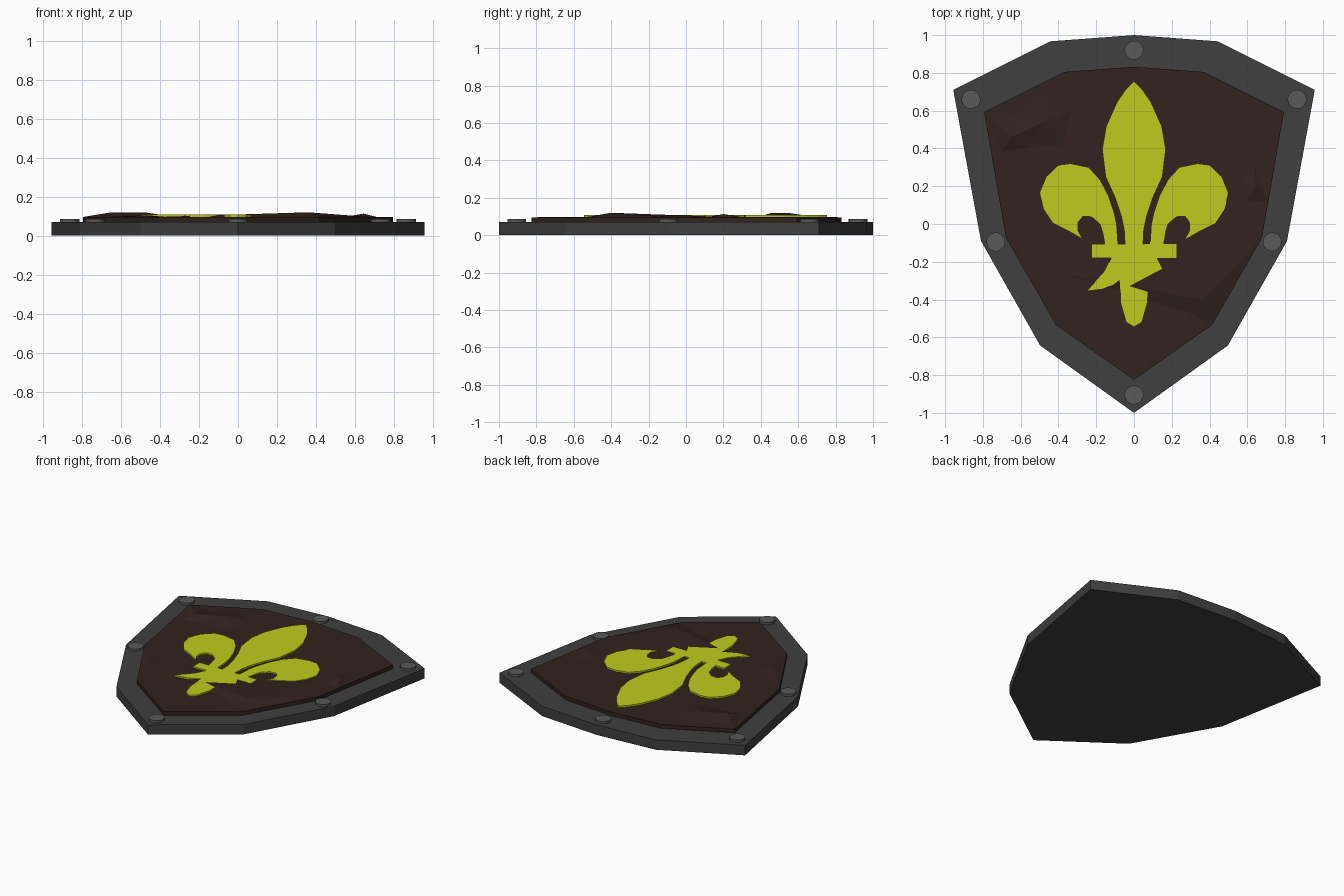
import bpy, bmesh, math
from mathutils import Vector
from mathutils.geometry import delaunay_2d_cdt

if "Cube" in bpy.data.objects:
    bpy.data.objects.remove(bpy.data.objects["Cube"])


def material(name, rgb):
    m = bpy.data.materials.new(name)
    m.diffuse_color = (*rgb, 1)
    m.use_nodes = True
    m.node_tree.nodes["Principled BSDF"].inputs["Base Color"].default_value = m.diffuse_color
    return m


IRON = material("dark_iron", (0.05, 0.05, 0.05))
STUD = material("stud_iron", (0.1, 0.1, 0.1))
WOOD = material("dark_wood", (0.032, 0.016, 0.013))
LIME = material("lime_paint", (0.52, 0.6, 0.012))


def mirrored(half):
    """Close a right-hand half outline, listed top to bottom, across x = 0."""
    return half + [(-x, y) for x, y in reversed(half) if x > 0]


def finish(name, bm, mat):
    bmesh.ops.recalc_face_normals(bm, faces=bm.faces)
    me = bpy.data.meshes.new(name)
    bm.to_mesh(me)
    bm.free()
    me.materials.append(mat)
    ob = bpy.data.objects.new(name, me)
    bpy.context.collection.objects.link(ob)
    return ob


def slab(name, outline, z0, z1, mat):
    bm = bmesh.new()
    face = bm.faces.new([bm.verts.new((x, y, z0)) for x, y in outline])
    top = bmesh.ops.extrude_face_region(bm, geom=[face], use_keep_orig=True)["geom"]
    verts = [v for v in top if isinstance(v, bmesh.types.BMVert)]
    bmesh.ops.translate(bm, verts=verts, vec=(0, 0, z1 - z0))
    return finish(name, bm, mat)


# Iron backing plate whose edge forms the rim
slab("rim_plate", mirrored([(0, 1), (0.443, 0.967), (0.957, 0.71), (0.81, -0.09),
                            (0.497, -0.643), (0, -1)]), 0, 0.07, IRON)

# Raised wooden panel, with a few low faceted bumps in the surface
edge = mirrored([(0, 0.832), (0.37, 0.805), (0.794, 0.593), (0.677, -0.074),
                 (0.413, -0.535), (0, -0.825)])
height = {p: 0.096 for p in edge}
bumps = [(-0.65, 0.46, 0.12, 0.09), (-0.48, 0.54, 0.12, 0.16), (0.36, -0.4, 0.12, 0.09),
         (0.645, 0.2, 0.113, 0.1), (-0.47, -0.3, 0.105, 0.1)]
for bx, by, bz, r in bumps:
    height[(bx, by)] = bz
    for k in range(5):
        a = math.tau * (k + 0.3) / 5
        p = (bx + r * math.cos(a), by + r * math.sin(a))
        if all(math.dist(p, b[:2]) > 0.09 for b in bumps):
            height[p] = 0.097
pts = list(height)
n = len(edge)
co, _, faces, *_ = delaunay_2d_cdt([Vector(p) for p in pts],
                                   [(i, (i + 1) % n) for i in range(n)], [], 1, 1e-5)
bm = bmesh.new()
vs = [bm.verts.new((c.x, c.y, height[min(pts, key=lambda p: math.dist(p, c))])) for c in co]
for f in faces:
    bm.faces.new([vs[i] for i in f])
bmesh.ops.recalc_face_normals(bm, faces=bm.faces)
skirt = bmesh.ops.extrude_edge_only(bm, edges=[e for e in bm.edges if e.is_boundary])["geom"]
for v in skirt:
    if isinstance(v, bmesh.types.BMVert):
        v.co.z = 0.068
finish("wood_panel", bm, WOOD)

# Fleur-de-lis emblem: centre petal, side petal, crossbar, flare, tail
slab("emblem", mirrored([
    (0, 0.755), (0.045, 0.71), (0.09, 0.645), (0.148, 0.515), (0.168, 0.395), (0.15, 0.25),
    (0.1, 0.14), (0.067, 0.04), (0.052, -0.03), (0.048, -0.105),
    (0.085, -0.105), (0.092, 0), (0.105, 0.06), (0.135, 0.15), (0.18, 0.235), (0.24, 0.3),
    (0.335, 0.32), (0.4, 0.312), (0.465, 0.25), (0.5, 0.165), (0.48, 0.08), (0.43, 0.005),
    (0.35, -0.035), (0.272, -0.08), (0.297, -0.035), (0.295, 0.01), (0.27, 0.04),
    (0.225, 0.038), (0.18, 0), (0.165, -0.05), (0.155, -0.105),
    (0.225, -0.105), (0.225, -0.18), (0.12, -0.18), (0.155, -0.25), (0.25, -0.355),
    (0.165, -0.345), (0.11, -0.322), (0.076, -0.295), (0.07, -0.42), (0.042, -0.52),
    (0, -0.545)]), 0.09, 0.108, LIME)

# Rivets around the rim
for i, (x, y) in enumerate(mirrored([(0, 0.92), (0.863, 0.66), (0.732, -0.095), (0, -0.905)])):
    ring = [(x + 0.05 * math.cos(math.tau * k / 24), y + 0.05 * math.sin(math.tau * k / 24))
            for k in range(24)]
    slab(f"rivet_{i + 1}", ring, 0.06, 0.086, STUD)
